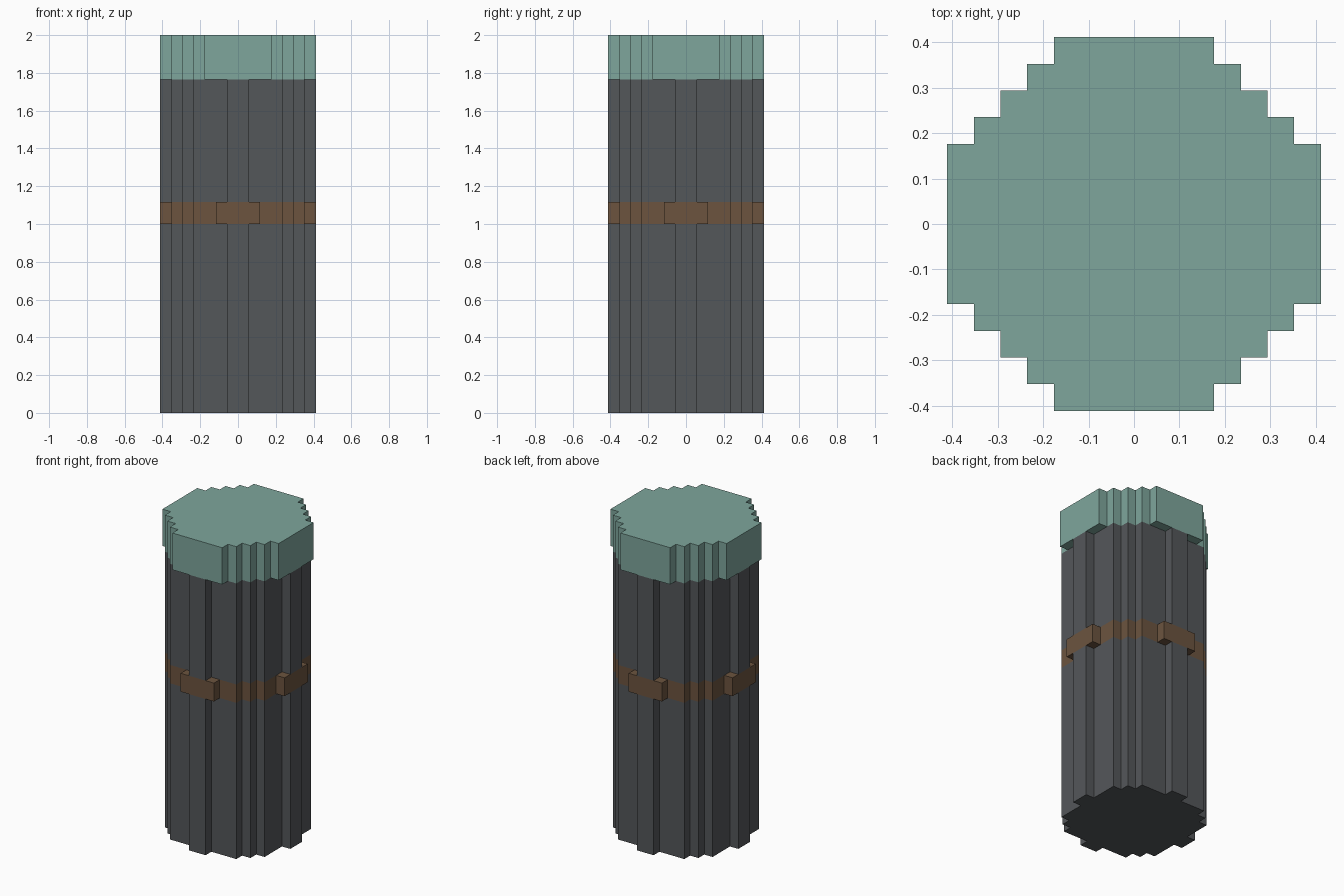
import bpy
import bmesh

if "Cube" in bpy.data.objects:
    bpy.data.objects.remove(bpy.data.objects["Cube"])

U = 2 / 34  # one block step of the grid


def material(name, rgb):
    """Flat colour from 0-255 sRGB values."""
    m = bpy.data.materials.new(name)
    lin = [((c / 255 + 0.055) / 1.055) ** 2.4 for c in rgb]
    m.diffuse_color = (*lin, 1)
    m.use_nodes = True
    m.node_tree.nodes["Principled BSDF"].inputs["Base Color"].default_value = m.diffuse_color
    return m


def spin(points):
    """Repeat points in all four quarter turns."""
    out = []
    for _ in range(4):
        out.append(list(points))
        points = [(-y, x) for x, y in points]
    return out


def outline(w):
    """Stepped round outline; w is half the width of the outermost row."""
    quarter = [(7, w), (6, w), (6, 4), (5, 4), (5, 5), (4, 5), (4, 6), (w, 6), (w, 7)]
    return [p for q in spin(quarter) for p in q]


def part(name, mat, w, z0, z1, bottom=False, top=False, ledge_bottom=False, ledge_top=False):
    """Stepped wall from z0 to z1, closed only where the surface is exposed."""
    bm = bmesh.new()

    def face(pts):
        bm.faces.new([bm.verts.new((x * U, y * U, z * U)) for x, y, z in pts])

    pts = outline(w)
    for (ax, ay), (bx, by) in zip(pts, pts[1:] + pts[:1]):
        face([(ax, ay, z0), (bx, by, z0), (bx, by, z1), (ax, ay, z1)])
    if top:
        face([(x, y, z1) for x, y in pts])
    if bottom:
        face([(x, y, z0) for x, y in reversed(pts)])
    # overhanging ledges on both sides of each narrow body rib
    for a, b in ((1, w), (-w, -1)):
        for quad in spin([(a, 6), (b, 6), (b, 7), (a, 7)]):
            if ledge_top:
                face([(x, y, z1) for x, y in quad])
            if ledge_bottom:
                face([(x, y, z0) for x, y in reversed(quad)])
    bmesh.ops.remove_doubles(bm, verts=bm.verts, dist=1e-5)
    me = bpy.data.meshes.new(name)
    bm.to_mesh(me)
    bm.free()
    me.materials.append(mat)
    ob = bpy.data.objects.new(name, me)
    bpy.context.collection.objects.link(ob)


grey = material("dark grey", (84, 87, 90))
brown = material("brown", (108, 84, 63))
green = material("pale green", (126, 166, 156))

# ribbed body below and above the band
part("lower_body", grey, 1, 0, 17, bottom=True)
part("upper_body", grey, 1, 19, 30)
# band with a raised block on each side
part("band", brown, 2, 17, 19, ledge_bottom=True, ledge_top=True)
# wider cap
part("cap", green, 3, 30, 34, top=True, ledge_bottom=True)
